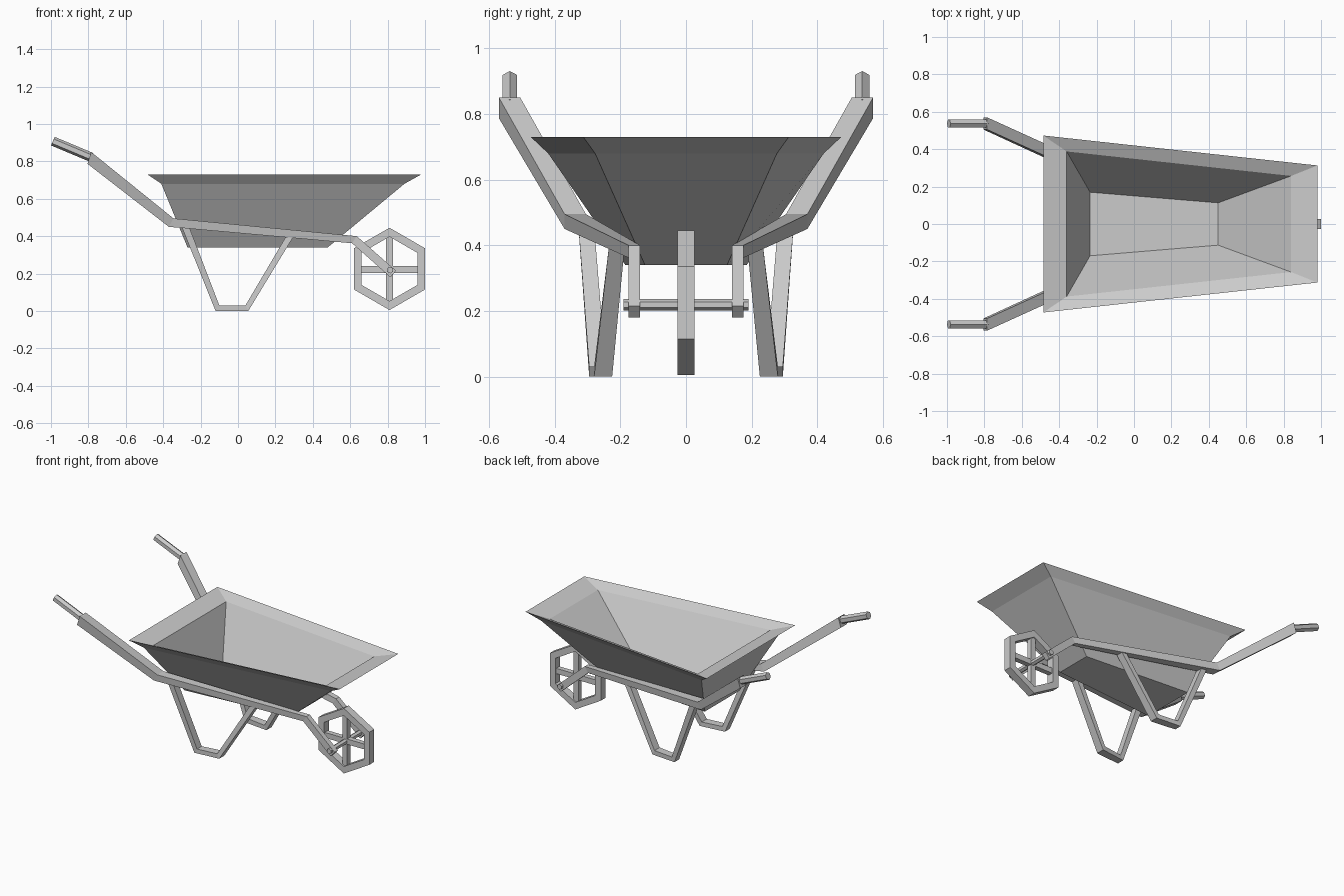
import bpy, bmesh, math
from mathutils import Vector, Matrix

if "Cube" in bpy.data.objects:
    bpy.data.objects.remove(bpy.data.objects["Cube"])


def finish(name, bm):
    bmesh.ops.recalc_face_normals(bm, faces=bm.faces)
    me = bpy.data.meshes.new(name)
    bm.to_mesh(me)
    bm.free()
    ob = bpy.data.objects.new(name, me)
    bpy.context.collection.objects.link(ob)
    return ob


def skin(bm, rings, cap=True):
    """Join rings of points into a tube of flat faces."""
    loops = [[bm.verts.new(p) for p in r] for r in rings]
    n = len(loops[0])
    for a, b in zip(loops, loops[1:]):
        for i in range(n):
            j = (i + 1) % n
            bm.faces.new((a[i], a[j], b[j], b[i]))
    if cap:
        bm.faces.new(loops[0])
        bm.faces.new(loops[-1])
    else:
        for i in range(n):
            j = (i + 1) % n
            bm.faces.new((loops[-1][i], loops[-1][j], loops[0][j], loops[0][i]))


def bar_pair(name, stations):
    """Rectangular bar; stations are (x1, z1, x2, z2, y_inner, y_outer)."""
    for side, s in (("left", 1), ("right", -1)):
        bm = bmesh.new()
        skin(bm, [[(a, s * yi, b), (a, s * yo, b), (c, s * yo, d), (c, s * yi, d)]
                  for a, b, c, d, yi, yo in stations])
        finish(f"{name}_{side}", bm)


def rod(name, p, q, r, sides=6):
    """Six-sided rod with a corner pointing up."""
    p, q = Vector(p), Vector(q)
    d = (q - p).normalized()
    side = d.cross(Vector((0, 0, 1))).normalized()
    up = side.cross(d)
    ring = [r * (math.cos(t) * up + math.sin(t) * side)
            for t in (2 * math.pi * i / sides for i in range(sides))]
    bm = bmesh.new()
    skin(bm, [[p + v for v in ring], [q + v for v in ring]])
    finish(name, bm)


# Tray: underside, flared rim, inside (x_back, x_front, y_back, y_front, z)
bm = bmesh.new()
skin(bm, [[(xb, -yb, z), (xf, -yf, z), (xf, yf, z), (xb, yb, z)] for xb, xf, yb, yf, z in (
    (-0.27, 0.48, 0.185, 0.125, 0.34),
    (-0.41, 0.89, 0.42, 0.277, 0.68),
    (-0.485, 0.98, 0.473, 0.313, 0.73),
    (-0.36, 0.84, 0.388, 0.257, 0.697),
    (-0.235, 0.45, 0.17, 0.113, 0.38))])
finish("tray", bm)

# Side rails running from handles to axle
bar_pair("rail", [
    (-0.785, 0.85, -0.805, 0.787, 0.505, 0.57),
    (-0.345, 0.495, -0.37, 0.45, 0.305, 0.37),
    (0.635, 0.40, 0.61, 0.362, 0.14, 0.175),
    (0.845, 0.215, 0.815, 0.18, 0.14, 0.175)])

# Legs bent into a V with a flat foot
bar_pair("leg", [
    (-0.305, 0.46, -0.265, 0.46, 0.28, 0.328),
    (-0.12, 0.0, -0.10, 0.03, 0.245, 0.295),
    (0.055, 0.0, 0.04, 0.03, 0.225, 0.28),
    (0.295, 0.395, 0.255, 0.395, 0.187, 0.235)])

# Hand grips
for side, y in (("left", 0.537), ("right", -0.537)):
    rod(f"grip_{side}", (-0.99, y, 0.908), (-0.785, y, 0.822), 0.025)

# Wheel: hexagonal rim, crossed spokes, axle
cx, cz = 0.81, 0.225
bm = bmesh.new()
skin(bm, [[(cx + r * math.sin(i * math.pi / 3), y, cz + r * math.cos(i * math.pi / 3))
           for i in range(6)]
          for r, y in ((0.22, -0.026), (0.22, 0.026), (0.172, 0.026), (0.172, -0.026))], cap=False)
finish("wheel_rim", bm)
for name, sx, sz in (("spoke_upright", 0.036, 0.35), ("spoke_level", 0.32, 0.036)):
    bm = bmesh.new()
    bmesh.ops.create_cube(bm, size=1, matrix=Matrix.Translation((cx, 0, cz - 0.003))
                          @ Matrix.Diagonal((sx, 0.034, sz, 1)))
    finish(name, bm)
rod("axle", (cx + 0.003, -0.19, 0.219), (cx + 0.003, 0.19, 0.219), 0.018)
